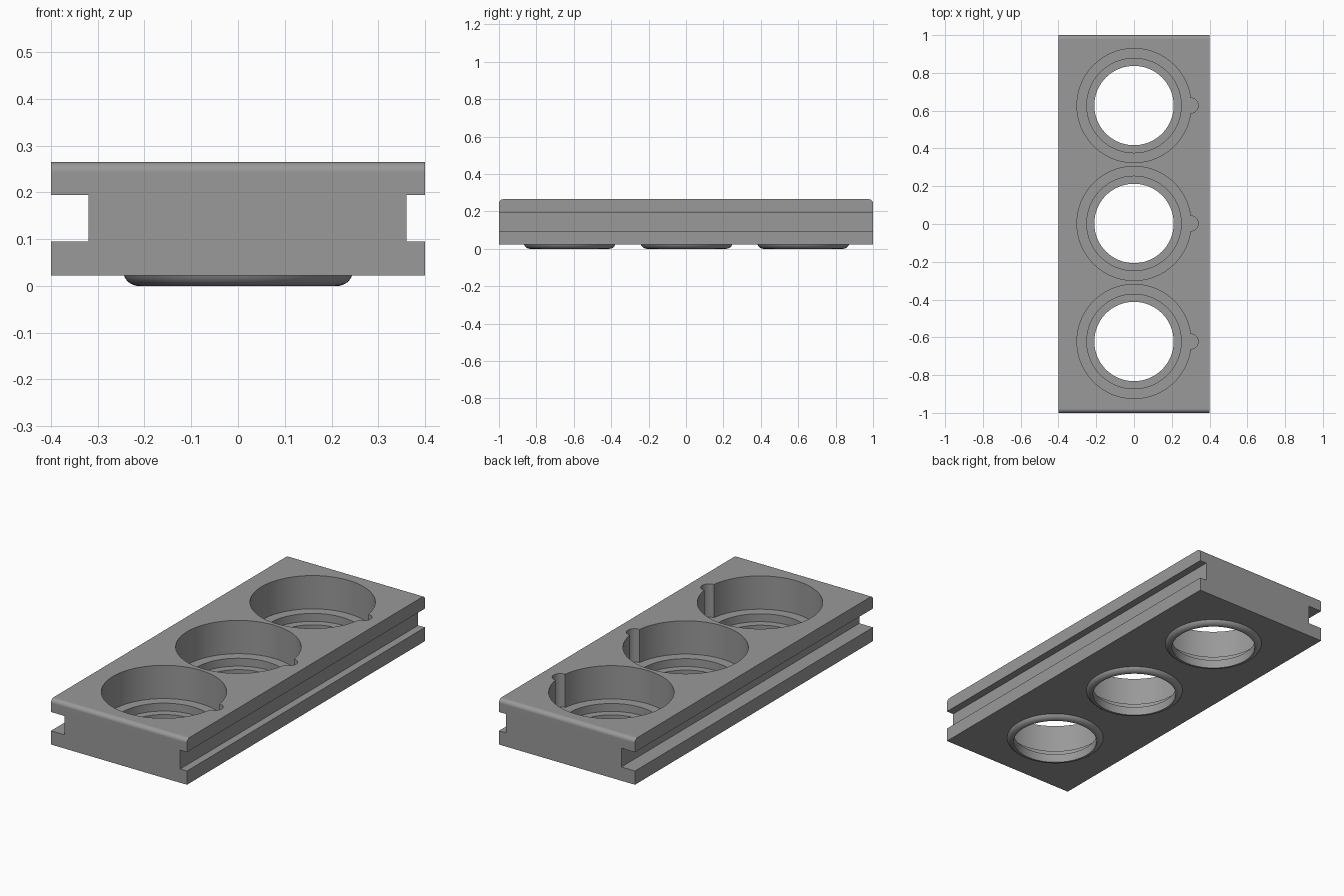
import bpy, bmesh, math

if "Cube" in bpy.data.objects:
    bpy.data.objects.remove(bpy.data.objects["Cube"])

CENTRES = (-0.622, 0.003, 0.627)
BOTTOM, TOP = 0.022, 0.265
FLOOR = 0.088          # wide pocket floor
STEP = 0.046           # lower step floor

grey = bpy.data.materials.new("mid grey")
grey.diffuse_color = (0.32, 0.32, 0.32, 1)
grey.use_nodes = True
grey.node_tree.nodes["Principled BSDF"].inputs["Base Color"].default_value = grey.diffuse_color


def make(name, bm):
    bmesh.ops.recalc_face_normals(bm, faces=bm.faces[:])
    me = bpy.data.meshes.new(name)
    bm.to_mesh(me)
    bm.free()
    ob = bpy.data.objects.new(name, me)
    bpy.context.collection.objects.link(ob)
    me.materials.append(grey)
    return ob


def lathe(name, profile, y, x=0.0, n=96):
    """Closed solid of revolution; the profile starts and ends on the axis."""
    bm = bmesh.new()
    rings = []
    for r, z in profile[1:-1]:
        rings.append([bm.verts.new((x + r * math.cos(2 * math.pi * i / n),
                                    y + r * math.sin(2 * math.pi * i / n), z))
                      for i in range(n)])
    for a, b in zip(rings, rings[1:]):
        for i in range(n):
            j = (i + 1) % n
            bm.faces.new((a[i], a[j], b[j], b[i]))
    bm.faces.new(rings[0])
    bm.faces.new(rings[-1])
    return make(name, bm)


def combine(target, tool, operation):
    mod = target.modifiers.new("cut", 'BOOLEAN')
    mod.operation = operation
    mod.solver = 'EXACT'
    mod.object = tool
    bpy.context.view_layer.objects.active = target
    bpy.ops.object.modifier_apply(modifier=mod.name)
    bpy.data.objects.remove(tool)


# Block: side-grooved section (deeper groove on the left) extruded along y
section = [(-0.4, BOTTOM), (0.4, BOTTOM), (0.4, 0.095), (0.36, 0.095),
           (0.36, 0.195), (0.4, 0.195), (0.4, TOP), (-0.4, TOP),
           (-0.4, 0.195), (-0.32, 0.195), (-0.32, 0.095), (-0.4, 0.095)]
bm = bmesh.new()
face = bm.faces.new([bm.verts.new((x, -1, z)) for x, z in section])
ext = bmesh.ops.extrude_face_region(bm, geom=[face])
bmesh.ops.translate(bm, vec=(0, 2, 0),
                    verts=[v for v in ext["geom"] if isinstance(v, bmesh.types.BMVert)])
if not face.is_valid or len(bm.faces) < len(section) + 2:
    bm.faces.new([v for v in bm.verts if v.co.y < 0])
# Rounded upper edges at the two ends
ends = [e for e in bm.edges
        if all(abs(v.co.z - TOP) < 1e-5 for v in e.verts)
        and abs(e.verts[0].co.y - e.verts[1].co.y) < 1e-5]
bmesh.ops.bevel(bm, geom=ends, offset=0.022, segments=6, profile=0.5, affect='EDGES')
block = make("holder_block", bm)

# Rounded lips underneath
for y in CENTRES:
    arc = [(0.212 + 0.034 * math.sin(t), 0.034 - 0.034 * math.cos(t))
           for t in (math.radians(70) * i / 7 for i in range(8))]
    combine(block, lathe("lip", [(0, 0)] + arc + [(arc[-1][0], 0.035), (0, 0.035)], y), 'UNION')

# Stepped through-holes with a small finger notch on the right
for y in CENTRES:
    bore = [(0, -0.05), (0.21, -0.05), (0.21, STEP), (0.25, STEP),
            (0.25, FLOOR), (0.302, FLOOR), (0.302, 0.35), (0, 0.35)]
    combine(block, lathe("bore", bore, y), 'DIFFERENCE')
    notch = [(0, FLOOR), (0.04, FLOOR), (0.04, 0.35), (0, 0.35)]
    combine(block, lathe("notch", notch, y, x=0.30, n=32), 'DIFFERENCE')

# Smooth curved walls, crisp edges
bpy.ops.object.select_all(action='DESELECT')
block.select_set(True)
bpy.context.view_layer.objects.active = block
bpy.ops.object.shade_smooth_by_angle(angle=math.radians(28))
wn = block.modifiers.new("even_shading", 'WEIGHTED_NORMAL')
wn.keep_sharp = True
